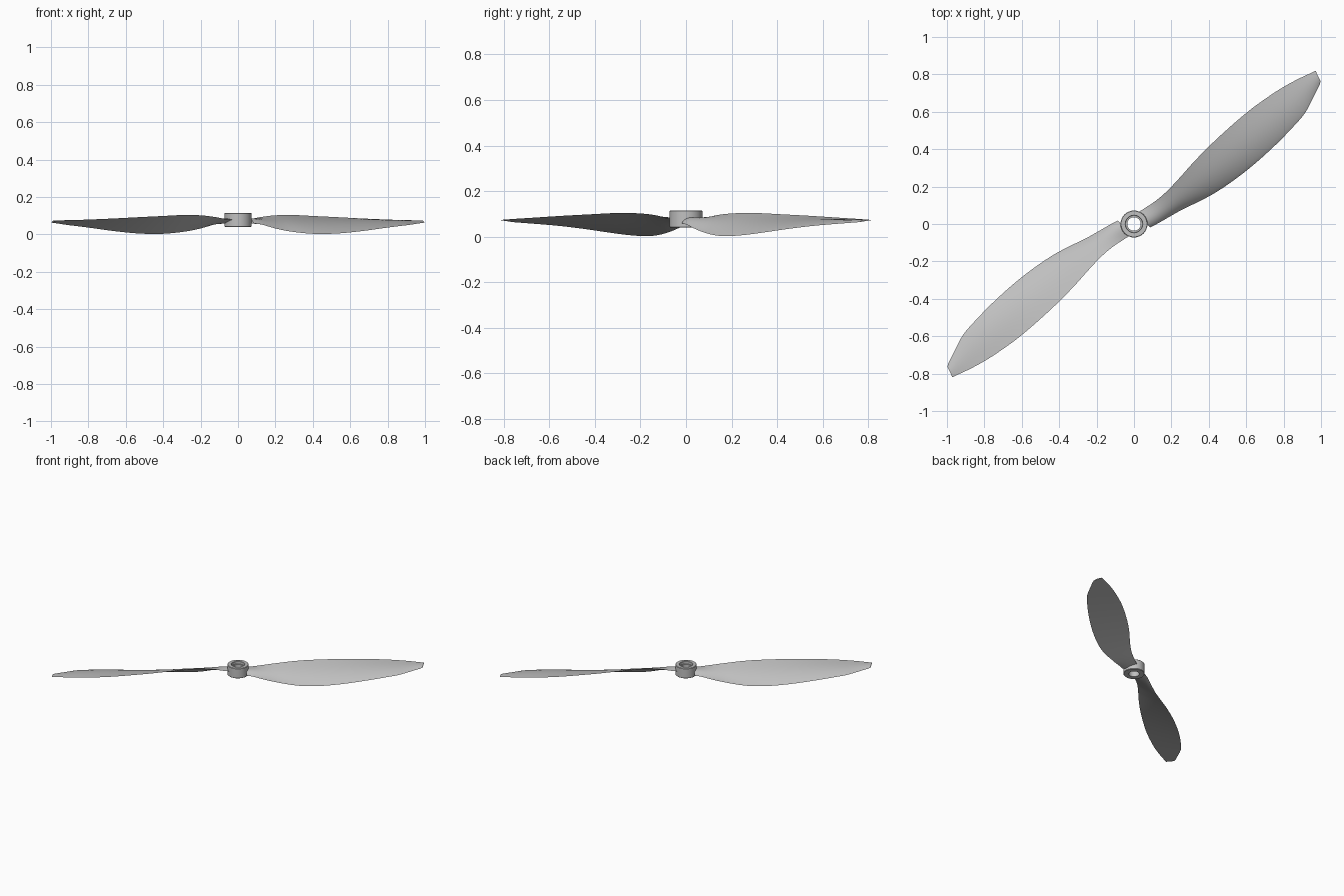
import bpy, bmesh, math
from mathutils import Vector, Matrix

cube = bpy.data.objects.get("Cube")
if cube:
    bpy.data.objects.remove(cube)

grey = bpy.data.materials.new("grey_plastic")
grey.use_nodes = True
colour = (0.53, 0.53, 0.53, 1)
grey.diffuse_color = colour
grey.node_tree.nodes["Principled BSDF"].inputs["Base Color"].default_value = colour


def finish(name, bm, angle):
    bmesh.ops.recalc_face_normals(bm, faces=bm.faces[:])
    mesh = bpy.data.meshes.new(name)
    bm.to_mesh(mesh)
    bm.free()
    mesh.materials.append(grey)
    obj = bpy.data.objects.new(name, mesh)
    bpy.context.collection.objects.link(obj)
    bpy.ops.object.select_all(action='DESELECT')
    obj.select_set(True)
    bpy.context.view_layer.objects.active = obj
    bpy.ops.object.shade_smooth_by_angle(angle=math.radians(angle))
    return obj


def loft(bm, rings, closed):
    # Bridge equal rings of points with quads
    rows = [[bm.verts.new(p) for p in ring] for ring in rings]
    pairs = list(zip(rows, rows[1:]))
    if closed:
        pairs.append((rows[-1], rows[0]))
    for a, b in pairs:
        n = len(a)
        for i in range(n):
            j = (i + 1) % n
            bm.faces.new((a[i], a[j], b[j], b[i]))
    if not closed:
        bm.faces.new(rows[0])
        bm.faces.new(rows[-1][::-1])


# Blade stations: radius, high edge offset and height, low edge offset and height, thickness
STATIONS = [
    (0.055, 0.035, 0.078, -0.068, 0.058, 0.018),
    (0.10, 0.030, 0.081, -0.077, 0.053, 0.018),
    (0.17, 0.024, 0.092, -0.088, 0.035, 0.017),
    (0.25, 0.027, 0.100, -0.101, 0.019, 0.016),
    (0.35, 0.041, 0.104, -0.124, 0.007, 0.016),
    (0.45, 0.058, 0.103, -0.142, 0.002, 0.016),
    (0.58, 0.074, 0.098, -0.152, 0.006, 0.016),
    (0.72, 0.084, 0.093, -0.152, 0.017, 0.015),
    (0.87, 0.088, 0.087, -0.142, 0.032, 0.014),
    (1.00, 0.081, 0.082, -0.125, 0.044, 0.012),
    (1.09, 0.071, 0.079, -0.107, 0.051, 0.010),
    (1.18, 0.054, 0.076, -0.067, 0.058, 0.008),
    (1.262, 0.033, 0.073, -0.029, 0.064, 0.006),
]


def smooth_stations(rows, steps):
    # Catmull-Rom interpolation along the span
    rows = [Vector(r) for r in rows]
    out = []
    for i in range(len(rows) - 1):
        p0, p1 = rows[max(i - 1, 0)], rows[i]
        p2, p3 = rows[i + 1], rows[min(i + 2, len(rows) - 1)]
        for s in range(steps):
            t = s / steps
            out.append(0.5 * (2 * p1 + (p2 - p0) * t
                              + (2 * p0 - 5 * p1 + 4 * p2 - p3) * t ** 2
                              + (3 * p1 - p0 - 3 * p2 + p3) * t ** 3))
    return out + [rows[-1]]


def blade_section(row, tip, n=12):
    # Cambered foil: rounded upper side, nearly flat underside
    r, v_hi, z_hi, v_lo, z_lo, thick = row
    hi, lo = Vector((v_hi, z_hi)), Vector((v_lo, z_lo))
    chord = (lo - hi).normalized()
    up = Vector((chord.y, -chord.x))
    if up.y < 0:
        up = -up
    under = 0.5 * max(0, 1 - r / 0.3)
    path = [(k / n, 1) for k in range(n + 1)] + [(k / n, -under) for k in range(n - 1, 0, -1)]
    ring = []
    for t, side in path:
        t = 0.5 - 0.5 * math.cos(math.pi * t)
        p = hi.lerp(lo, t) + up * thick * side * math.sin(math.pi * t ** 1.3) ** 0.8
        if side < 0:
            p += up * 0.001
        ring.append((r + (0.24 * p.x if tip else 0), p.x, p.y))
    return ring


# Two blades, half a turn apart
rows = smooth_stations(STATIONS, 3)
for name, turn in (("left_blade", 0), ("right_blade", math.pi)):
    bm = bmesh.new()
    loft(bm, [blade_section(r, i == len(rows) - 1) for i, r in enumerate(rows)], False)
    bm.transform(Matrix.Rotation(math.radians(38.7) + turn, 4, 'Z'))
    finish(name, bm, 40)

# Hub: turned ring with a stepped bore and small chamfers
profile = [(0.036, 0.040), (0.069, 0.040), (0.072, 0.043), (0.072, 0.112),
           (0.069, 0.115), (0.047, 0.115), (0.045, 0.113), (0.045, 0.095), (0.036, 0.095)]
SIDES = 48
bm = bmesh.new()
loft(bm, [[(r * math.cos(math.tau * k / SIDES), r * math.sin(math.tau * k / SIDES), z)
           for k in range(SIDES)] for r, z in profile], True)
finish("hub", bm, 30)
